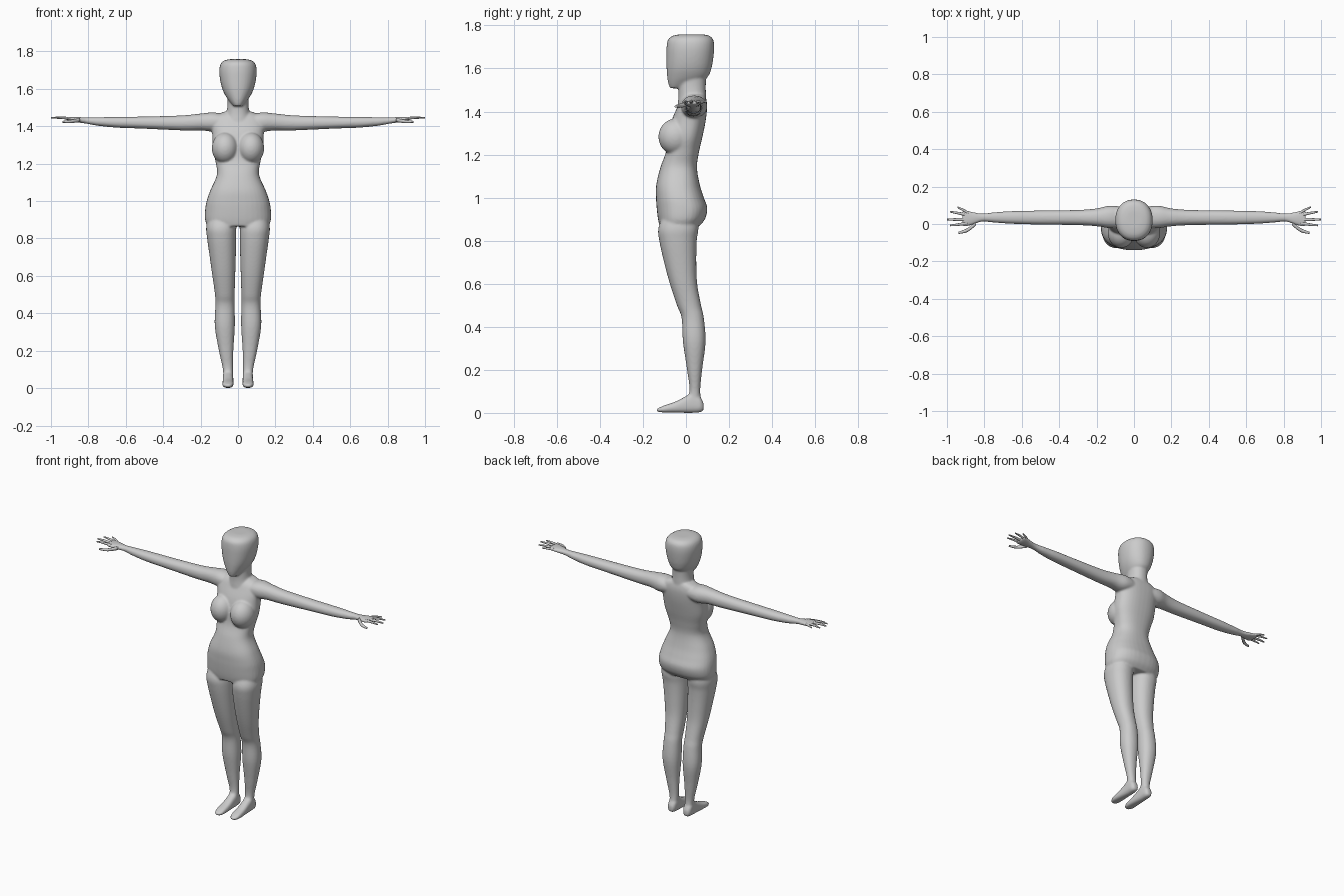
import bpy, bmesh, math
from mathutils import Vector

skin = bpy.data.materials.new("light grey")
skin.diffuse_color = (0.6, 0.6, 0.6, 1)


def spline(rows, steps):
    """Catmull-Rom interpolation through rows of numbers."""
    out = []
    for i in range(len(rows) - 1):
        p0, p1 = rows[max(i - 1, 0)], rows[i]
        p2, p3 = rows[i + 1], rows[min(i + 2, len(rows) - 1)]
        for k in range(steps):
            t = k / steps
            out.append([0.5 * (2 * b + (c - a) * t + (2 * a - 5 * b + 4 * c - d) * t * t
                               + (3 * b - a - 3 * c + d) * t ** 3)
                        for a, b, c, d in zip(p0, p1, p2, p3)])
    return out + [list(rows[-1])]


def loft(bm, rows, axis, side=1, power=2.2, steps=5, n=36):
    """Rows are (position on axis, min a, max a, min b, max b)."""
    rings = []
    for pos, a0, a1, b0, b1 in spline(rows, steps):
        ring = []
        for k in range(n):
            t = 2 * math.pi * k / n
            c, s = math.cos(t), math.sin(t)
            a = (a0 + a1) / 2 + (a1 - a0) / 2 * math.copysign(abs(c) ** (2 / power), c)
            b = (b0 + b1) / 2 + (b1 - b0) / 2 * math.copysign(abs(s) ** (2 / power), s)
            x, y, z = {"x": (pos, a, b), "y": (a, pos, b), "z": (a, b, pos)}[axis]
            ring.append(bm.verts.new((x * side, y, z)))
        rings.append(ring)
    for r, q in zip(rings, rings[1:]):
        for k in range(n):
            bm.faces.new((r[k], r[(k + 1) % n], q[(k + 1) % n], q[k]))
    bm.faces.new(rings[0])
    bm.faces.new(rings[-1])


def finish(bm, name):
    bmesh.ops.recalc_face_normals(bm, faces=bm.faces)
    me = bpy.data.meshes.new(name)
    bm.to_mesh(me)
    bm.free()
    for p in me.polygons:
        p.use_smooth = True
    me.materials.append(skin)
    ob = bpy.data.objects.new(name, me)
    bpy.context.collection.objects.link(ob)
    return ob


def sym(rows):
    """Symmetric rows: (z, half width, front y, back y)."""
    return [(z, -w, w, f, b) for z, w, f, b in rows]


body = bmesh.new()
# torso
loft(body, sym([(.865, .163, -.122, .06), (.90, .176, -.130, .088), (.95, .176, -.136, .099),
                (1.0, .168, -.139, .083), (1.06, .147, -.138, .064), (1.14, .113, -.119, .051),
                (1.21, .120, -.094, .060), (1.28, .136, -.085, .076), (1.36, .138, -.066, .092),
                (1.42, .145, -.040, .098), (1.455, .125, -.022, .095), (1.478, .075, 0, .088)]),
     "z", power=2.4)
# neck
loft(body, sym([(1.42, .075, -.04, .094), (1.47, .062, -.035, .093),
                (1.52, .056, -.035, .092), (1.58, .058, -.03, .095)]), "z")
# head
loft(body, sym([(1.508, .022, -.074, -.02), (1.53, .043, -.082, .05), (1.56, .065, -.087, .100),
                (1.60, .084, -.090, .118), (1.65, .096, -.091, .127), (1.70, .100, -.090, .131),
                (1.735, .092, -.083, .126), (1.753, .070, -.058, .106), (1.759, .04, -.02, .07)]),
     "z")

for s in (-1, 1):
    # leg
    loft(body, [(.93, .015, .155, -.10, .05), (.86, .010, .170, -.128, .058),
                (.80, .010, .165, -.124, .050), (.70, .012, .151, -.102, .048),
                (.60, .015, .137, -.075, .052), (.50, .018, .123, -.042, .070),
                (.44, .018, .121, -.020, .083), (.33, .017, .124, -.014, .091),
                (.20, .025, .102, .005, .075), (.10, .027, .081, .016, .066),
                (.04, .027, .079, -.01, .076)], "z", s)
    # foot
    loft(body, [(.082, .038, .068, .012, .045), (.065, .028, .079, .003, .075),
                (.03, .025, .081, 0, .095), (0, .025, .081, 0, .078),
                (-.05, .024, .083, .001, .052), (-.10, .025, .083, .002, .035),
                (-.125, .033, .074, .004, .024), (-.136, .045, .062, .008, .018)],
         "y", s, power=2.6)
    # arm and palm
    loft(body, [(.06, -.02, .092, 1.385, 1.462), (.13, -.022, .098, 1.372, 1.474),
                (.20, -.012, .083, 1.378, 1.468), (.30, -.006, .075, 1.378, 1.458),
                (.50, -.003, .072, 1.387, 1.452), (.65, .001, .069, 1.393, 1.450),
                (.75, .008, .062, 1.403, 1.448), (.81, .013, .056, 1.414, 1.447),
                (.86, -.003, .064, 1.421, 1.450), (.90, -.014, .074, 1.428, 1.450),
                (.918, -.010, .070, 1.434, 1.448)], "x", s)
    # breast
    ball = bmesh.ops.create_uvsphere(body, u_segments=32, v_segments=20, radius=1)["verts"]
    for v in ball:
        v.co = Vector((s * .069 + v.co.x * .071, -.048 + v.co.y * .080, 1.283 + v.co.z * .084))

ob = finish(body, "body")
# fuse the parts into one skin
m = ob.modifiers.new("fuse", "REMESH")
m.mode = "VOXEL"
m.voxel_size = .006
m.use_smooth_shade = True
m = ob.modifiers.new("soften", "SMOOTH")
m.factor = .5
m.iterations = 6

# fingers: base, knuckle and tip as (x, y, z), then thickness
fingers = {
    "little_finger": ((.885, .058, 1.440), (.915, .076, 1.444), (.945, .090, 1.445), .007),
    "ring_finger": ((.89, .048, 1.441), (.94, .058, 1.446), (.985, .066, 1.445), .007),
    "middle_finger": ((.89, .024, 1.441), (.95, .024, 1.446), (1.0, .024, 1.445), .0075),
    "index_finger": ((.89, .004, 1.441), (.94, -.003, 1.445), (.985, -.008, 1.444), .007),
    "thumb": ((.845, .005, 1.434), (.89, -.032, 1.426), (.937, -.047, 1.424), .0105),
}
for name, (base, mid, tip, r) in fingers.items():
    for s, label in ((-1, "right_"), (1, "left_")):
        bm = bmesh.new()
        rows = []
        for (x, y, z), k in ((base, 1.25), (mid, 1), (tip, .6)):
            rows.append((x, y - r * k, y + r * k, z - r * k * .85, z + r * k * .85))
        loft(bm, rows, "x", s, power=2, n=14)
        finish(bm, label + name)
